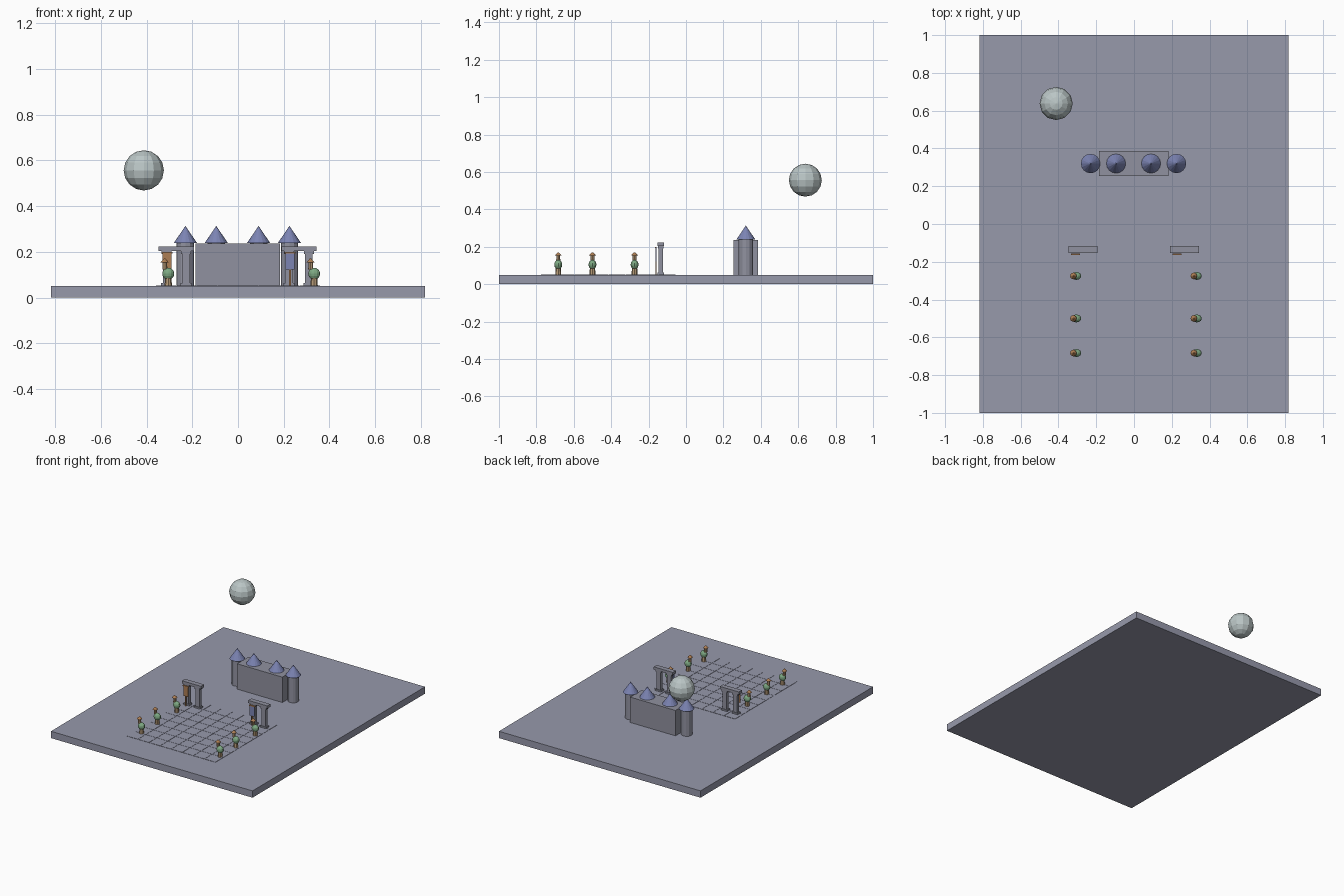
import bpy
import math

if "Cube" in bpy.data.objects:
    bpy.data.objects.remove(bpy.data.objects["Cube"])

G = 0.05  # ground top


def mat(name, r, g, b):
    m = bpy.data.materials.new(name)
    m.diffuse_color = (r, g, b, 1)
    m.use_nodes = True
    m.node_tree.nodes["Principled BSDF"].inputs["Base Color"].default_value = m.diffuse_color
    return m


STONE = mat("ground_stone", 0.31, 0.32, 0.41)
WALL = mat("wall_grey", 0.28, 0.285, 0.35)
ROOF = mat("roof_blue", 0.20, 0.23, 0.45)
MOON = mat("pale_moon", 0.49, 0.56, 0.56)
GREEN = mat("leaf_green", 0.21, 0.40, 0.23)
TAN = mat("tan", 0.48, 0.33, 0.19)
ORANGE = mat("orange_brown", 0.42, 0.21, 0.09)


def finish(name, m):
    o = bpy.context.object
    o.name = name
    o.data.materials.append(m)
    return o


def box(name, m, x0, x1, y0, y1, z0, z1):
    bpy.ops.mesh.primitive_cube_add(size=1, location=((x0 + x1) / 2, (y0 + y1) / 2, (z0 + z1) / 2))
    bpy.context.object.scale = (x1 - x0, y1 - y0, z1 - z0)
    return finish(name, m)


def block(name, m, x, y, hx, hy, z0, z1):
    return box(name, m, x - hx, x + hx, y - hy, y + hy, z0, z1)


def cone(name, m, x, y, z0, z1, r0, r1, n):
    bpy.ops.mesh.primitive_cone_add(vertices=n, radius1=r0, radius2=r1, depth=z1 - z0,
                                    location=(x, y, (z0 + z1) / 2))
    return finish(name, m)


def ball(name, m, loc, scale, seg, rings):
    bpy.ops.mesh.primitive_uv_sphere_add(segments=seg, ring_count=rings, radius=1, location=loc)
    bpy.context.object.scale = scale
    return finish(name, m)


# Ground slab
box("ground", STONE, -0.818, 0.818, -1, 1, 0, G)

# Paving tiles with fine joints
N = 8
tx, ty = 0.72 / N, 0.72 / N
for i in range(N):
    for j in range(N):
        block("paving_tile", STONE, -0.36 + tx * (i + 0.5), -0.775 + ty * (j + 0.5),
              tx / 2 - 0.001, ty / 2 - 0.001, G - 0.002, G + 0.002)

# Castle wall and towers
box("castle_wall", WALL, -0.185, 0.183, 0.253, 0.386, G, 0.236)
for x in (-0.23, -0.095, 0.09, 0.225):
    cone("tower", WALL, x, 0.32, G, 0.238, 0.038, 0.038, 12)
    cone("tower_roof", ROOF, x, 0.32, 0.238, 0.313, 0.051, 0, 16)

# Gateways with a hanging banner on the left post
AY = -0.135
for cx, cloth in ((-0.27, ORANGE), (0.267, ROOF)):
    block("gate_beam", WALL, cx, AY, 0.077, 0.018, 0.203, 0.223)
    for s in (-1, 1):
        x = cx + s * 0.043
        block("gate_foot", WALL, x, AY, 0.024, 0.017, G, 0.063)
        block("gate_post", WALL, x, AY, 0.016, 0.012, 0.063, 0.19)
        block("gate_capital", WALL, x, AY, 0.022, 0.016, 0.19, 0.203)
    bx = cx - 0.04
    block("banner_rod", ORANGE, bx, -0.161, 0.024, 0.004, 0.192, 0.199)
    block("banner", cloth, bx, -0.161, 0.02, 0.002, 0.122, 0.192)
    block("banner_pole", ORANGE, bx, -0.161, 0.004, 0.003, G, 0.122)

# Rows of garden figures: foot, round body, head and hat
for x in (-0.305, 0.333):
    for y in (-0.275, -0.5, -0.683):
        cone("figure_foot", TAN, x, y, G, 0.09, 0.016, 0.014, 8)
        ball("figure_body", GREEN, (x, y, 0.104), (0.026, 0.021, 0.026), 12, 8)
        cone("figure_head", TAN, x - 0.015, y, 0.122, 0.156, 0.011, 0.010, 8)
        cone("figure_hat", ORANGE, x - 0.016, y, 0.154, 0.170, 0.018, 0.003, 8)

# Floating moon
ball("moon", MOON, (-0.412, 0.638, 0.556), (0.088, 0.088, 0.088), 12, 8)
